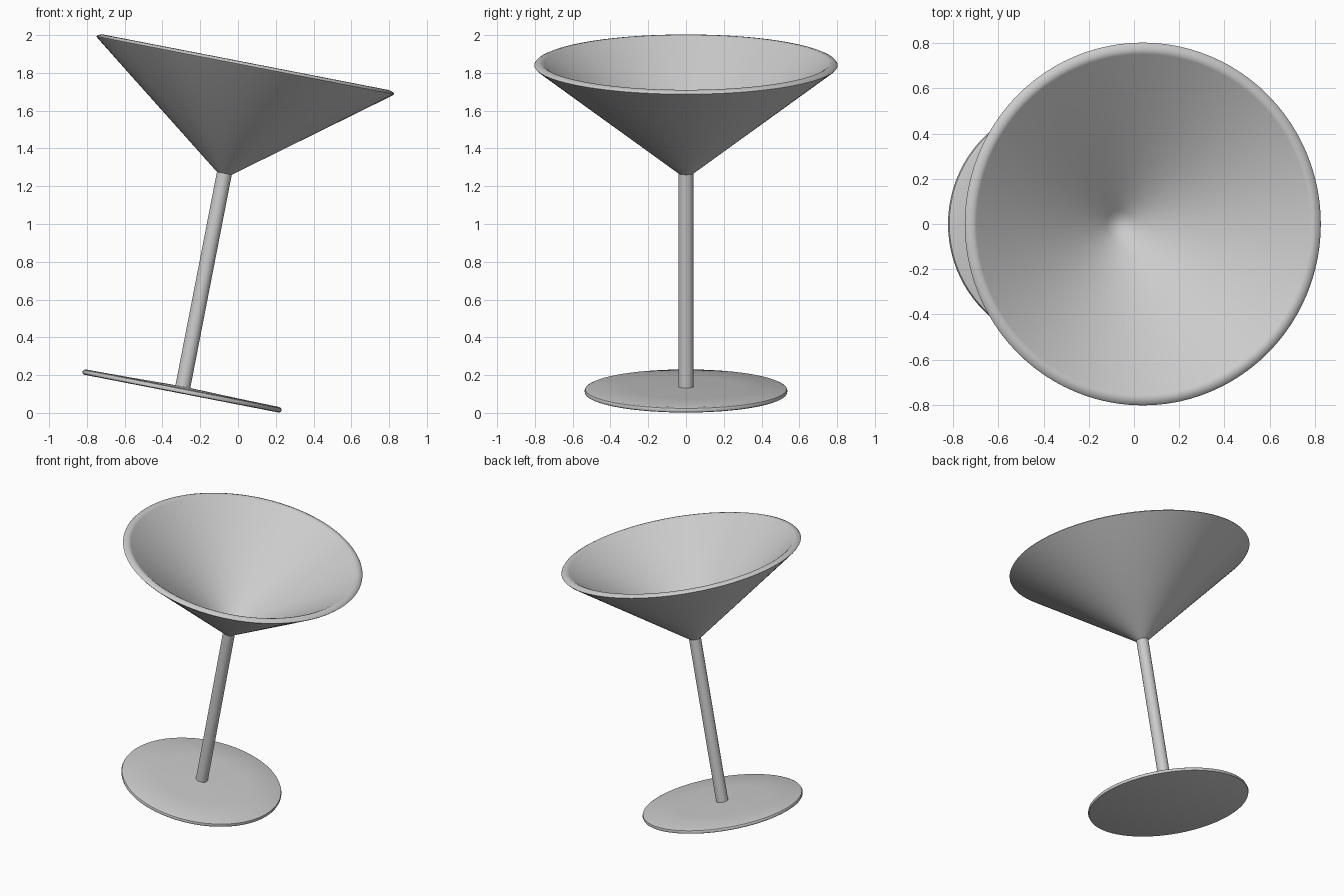
import bpy, bmesh, math
from mathutils import Matrix, Vector

if "Cube" in bpy.data.objects:
    bpy.data.objects.remove(bpy.data.objects["Cube"])

# Whole glass leans sideways about the y axis
TILT = Matrix.Translation((-0.299, 0, 0.102)) @ Matrix.Rotation(math.radians(11), 4, 'Y')
SEGMENTS = 96


def lathe(name, profile):
    """Revolve (radius, height) points about the glass axis."""
    bm = bmesh.new()
    verts = [bm.verts.new((r, 0, h)) for r, h in profile]
    edges = [bm.edges.new(pair) for pair in zip(verts, verts[1:])]
    bmesh.ops.spin(bm, geom=verts + edges, cent=(0, 0, 0), axis=(0, 0, 1),
                   angle=math.tau, steps=SEGMENTS)
    bmesh.ops.remove_doubles(bm, verts=bm.verts, dist=1e-4)
    bmesh.ops.recalc_face_normals(bm, faces=bm.faces)
    # Open parts: make the normals face away from the axis
    side = max(bm.faces, key=lambda f: f.calc_center_median().xy.length)
    c = side.calc_center_median()
    if side.normal.dot(Vector((c.x, c.y, 0))) < 0:
        bmesh.ops.reverse_faces(bm, faces=bm.faces)
    mesh = bpy.data.meshes.new(name)
    bm.to_mesh(mesh)
    bm.free()
    obj = bpy.data.objects.new(name, mesh)
    bpy.context.collection.objects.link(obj)
    obj.matrix_world = TILT
    bpy.ops.object.select_all(action='DESELECT')
    obj.select_set(True)
    bpy.context.view_layer.objects.active = obj
    bpy.ops.object.shade_smooth_by_angle(angle=math.radians(40))
    return obj


# Foot: thin disc with a slightly raised top and softened edge
lathe("foot", [(0, 0), (0.525, 0), (0.534, 0.004), (0.537, 0.014),
               (0.533, 0.024), (0.522, 0.029), (0.3, 0.032), (0.04, 0.038)])

# Stem: slim straight rod, open where it meets foot and bowl
lathe("stem", [(0.04, 0.038), (0.04, 1.188)])

# Bowl: wide cone with rolled lip and hollow inside
lathe("bowl", [(0.04, 1.188), (0.796, 1.763), (0.803, 1.771), (0.798, 1.778),
               (0.782, 1.785), (0.765, 1.787), (0.752, 1.78),
               (0.06, 1.236), (0.03, 1.218), (0, 1.212)])
